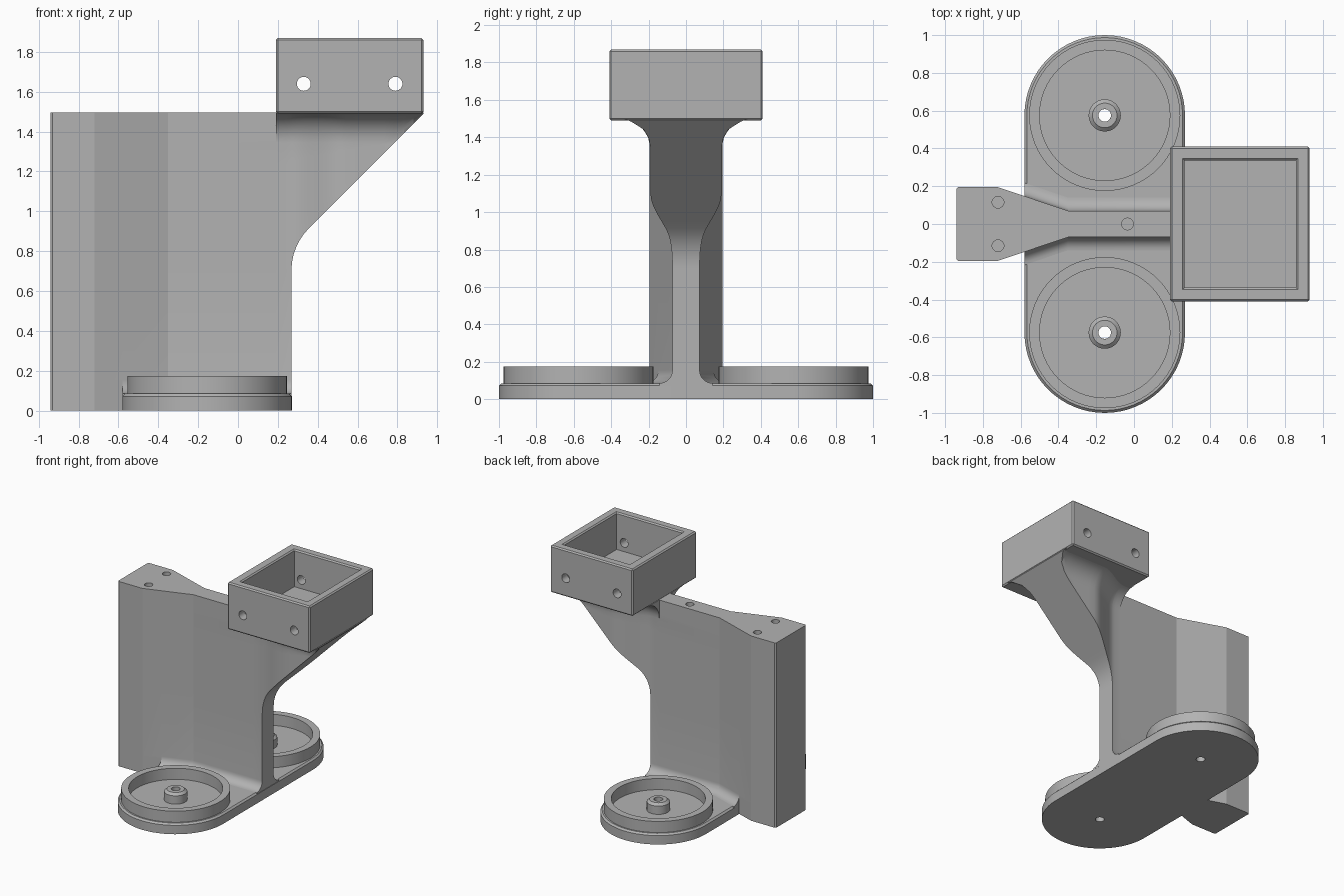
import bpy, bmesh, math

if "Cube" in bpy.data.objects:
    bpy.data.objects.remove(bpy.data.objects["Cube"])

GREY = bpy.data.materials.new("plain grey")
GREY.diffuse_color = (0.45, 0.45, 0.45, 1)
GREY.use_nodes = True
GREY.node_tree.nodes["Principled BSDF"].inputs["Base Color"].default_value = GREY.diffuse_color

CX, END = -0.155, 0.575            # plate centre x, cup centre y
TOP, FILLET = 1.495, 0.15          # top of web, fillet under the box
X0, ZB, R = 0.268, 0.703, 0.3      # front edge of web, start and radius of its bend


def finish(name, bm):
    bmesh.ops.remove_doubles(bm, verts=bm.verts, dist=1e-4)
    bmesh.ops.recalc_face_normals(bm, faces=bm.faces)
    me = bpy.data.meshes.new(name)
    bm.to_mesh(me)
    bm.free()
    me.materials.append(GREY)
    ob = bpy.data.objects.new(name, me)
    bpy.context.collection.objects.link(ob)
    return ob


def activate(ob):
    bpy.ops.object.select_all(action='DESELECT')
    ob.select_set(True)
    bpy.context.view_layer.objects.active = ob


def smooth(ob):
    activate(ob)
    bpy.ops.object.shade_smooth_by_angle(angle=math.radians(15))


def cut(ob, cutter):
    mod = ob.modifiers.new("cut", 'BOOLEAN')
    mod.operation, mod.solver, mod.object = 'DIFFERENCE', 'EXACT', cutter
    activate(ob)
    bpy.ops.object.modifier_apply(modifier=mod.name)
    bpy.data.objects.remove(cutter)


def stack(name, loops, closed=False):
    """Skin a list of point loops; cap the ends, or join last to first."""
    bm = bmesh.new()
    vs = [[bm.verts.new(p) for p in loop] for loop in loops]
    n = len(vs[0])
    pairs = list(zip(vs, vs[1:])) + ([(vs[-1], vs[0])] if closed else [])
    for a, b in pairs:
        for i in range(n):
            bm.faces.new((a[i], a[(i + 1) % n], b[(i + 1) % n], b[i]))
    if not closed:
        bm.faces.new(vs[0])
        bm.faces.new(vs[-1])
    return finish(name, bm)


def circle(x, y, z, r, n=64):
    return [(x + r * math.cos(2 * math.pi * i / n), y + r * math.sin(2 * math.pi * i / n), z)
            for i in range(n)]


def rect(x0, x1, y, z):
    return [(x0, -y, z), (x1, -y, z), (x1, y, z), (x0, y, z)]


def stadium(r, z, n=32):
    pts = []
    for s, start in ((1, 0), (-1, math.pi)):
        for i in range(n + 1):
            a = start + math.pi * i / n
            pts.append((CX + r * math.cos(a), s * END + r * math.sin(a), z))
    return pts


# Base plate with two screw holes
base = stack("base_plate", [stadium(0.425, 0), stadium(0.425, 0.072), stadium(0.412, 0.085)])
for s in (1, -1):
    cut(base, stack("cutter", [circle(CX, s * END, z, 0.033, 32) for z in (-0.1, 0.3)]))
smooth(base)

# Round cup rims and centre bosses
for s, side in ((1, "back"), (-1, "front")):
    rim = [(0.345, 0.08), (0.345, 0.175), (0.4, 0.175), (0.4, 0.08)]
    boss = [(0.033, 0.08), (0.033, 0.17), (0.065, 0.17), (0.085, 0.152), (0.085, 0.08)]
    for part, prof in (("cup_rim", rim), ("cup_boss", boss)):
        smooth(stack(f"{side}_{part}", [circle(CX, s * END, z, r) for r, z in prof], True))


# Upright web: half thickness at a point, and its lower edge under the arm
def half(x, z, on_base, on_box):
    if x < -0.935:
        h = 0.187
    elif x <= -0.35:
        h = 0.07 + 0.125 * min(1, (-0.35 - x) / 0.37)
    else:
        t = min(1, max(0, (x - 0.24) / 0.3))
        h = 0.07 + 0.12 * t * t * (3 - 2 * t)
    if on_base and z < 0.155:
        d = min(0.07, 0.155 - z)
        h += 0.07 - math.sqrt(0.07 ** 2 - d * d)
    if on_box and z > TOP - FILLET:
        d = min(FILLET, z - TOP + FILLET)
        h += FILLET - math.sqrt(max(0, FILLET ** 2 - d * d))
    return h


def low(x):
    if x < X0 + R * (1 - math.sqrt(0.5)):
        return ZB + math.sqrt(max(0, R * R - (R - (x - X0)) ** 2))
    return ZB + R * math.sqrt(0.5) + x - X0 - R * (1 - math.sqrt(0.5))


def upper_rows(zl):
    a = max(zl, TOP - FILLET)
    return ([zl + (a - zl) * i / 6 for i in range(6)]
            + [a + (TOP - a) * math.sin(math.pi / 16 * j) for j in range(9)])


lower = [0] + [0.155 - 0.07 * math.cos(math.pi / 16 * j) for j in range(9)]
web_rows = lower + upper_rows(ZB)
web = [(x, a, b, web_rows) for x, a, b in (
    (-0.94, 0, 0), (-0.93, 0, 0), (-0.72, 0, 0), (-0.58, 0, 0), (-0.58, 1, 0),
    (-0.35, 1, 0), (0.19, 1, 0), (0.19, 1, 1), (0.24, 1, 1), (X0, 1, 1))]
arm_x = [X0 + R * (1 - math.cos(math.pi / 24 * i)) for i in range(7)]
arm_x += [0.356 + 0.184 * i / 6 for i in range(1, 7)] + [0.54 + 0.39 * i / 8 for i in range(1, 9)]
arm = [(x, 0, 1, upper_rows(low(x))) for x in arm_x]

bm = bmesh.new()
for stations, front_rows in ((web, len(lower)), (arm, 14)):
    grid = [[[bm.verts.new((x, s * half(x, z, a, b), z)) for z in rows] for s in (1, -1)]
            for x, a, b, rows in stations]
    for g, h in zip(grid, grid[1:]):
        for k in (0, 1):
            for j in range(len(g[0]) - 1):
                bm.faces.new((g[k][j], h[k][j], h[k][j + 1], g[k][j + 1]))
        for j in (0, -1):
            bm.faces.new((g[0][j], h[0][j], h[1][j], g[1][j]))
    ends = [(grid[-1], front_rows)] + ([(grid[0], len(web_rows) - 1)] if stations is web else [])
    for g, count in ends:
        for j in range(count):
            bm.faces.new((g[0][j], g[0][j + 1], g[1][j + 1], g[1][j]))
upright = finish("upright_web", bm)
for x, y in ((-0.72, 0.115), (-0.72, -0.115), (-0.035, 0)):
    cut(upright, stack("cutter", [circle(x, y, z, 0.031, 32) for z in (1.2, 1.6)]))
smooth(upright)

# Open box on top of the arm, with chamfered edges and cross holes
bm = bmesh.new()
bmesh.ops.create_cube(bm, size=1)
for v in bm.verts:
    v.co = (0.56 + v.co.x * 0.74, v.co.y * 0.82, 1.68 + v.co.z * 0.38)
bmesh.ops.bevel(bm, geom=list(bm.edges), offset=0.01, segments=1, affect='EDGES', profile=0.5)
box = finish("top_box", bm)
cut(box, stack("cutter", [rect(0.268, 0.857, 0.337, 1.57), rect(0.268, 0.857, 0.337, 1.86),
                          rect(0.258, 0.867, 0.347, 1.87), rect(0.258, 0.867, 0.347, 1.95)]))
for x in (0.33, 0.79):
    cut(box, stack("cutter", [[(px, y, pz) for px, pz, _ in circle(x, 1.64, 0, 0.035, 32)]
                              for y in (-0.6, 0.6)]))
smooth(box)
